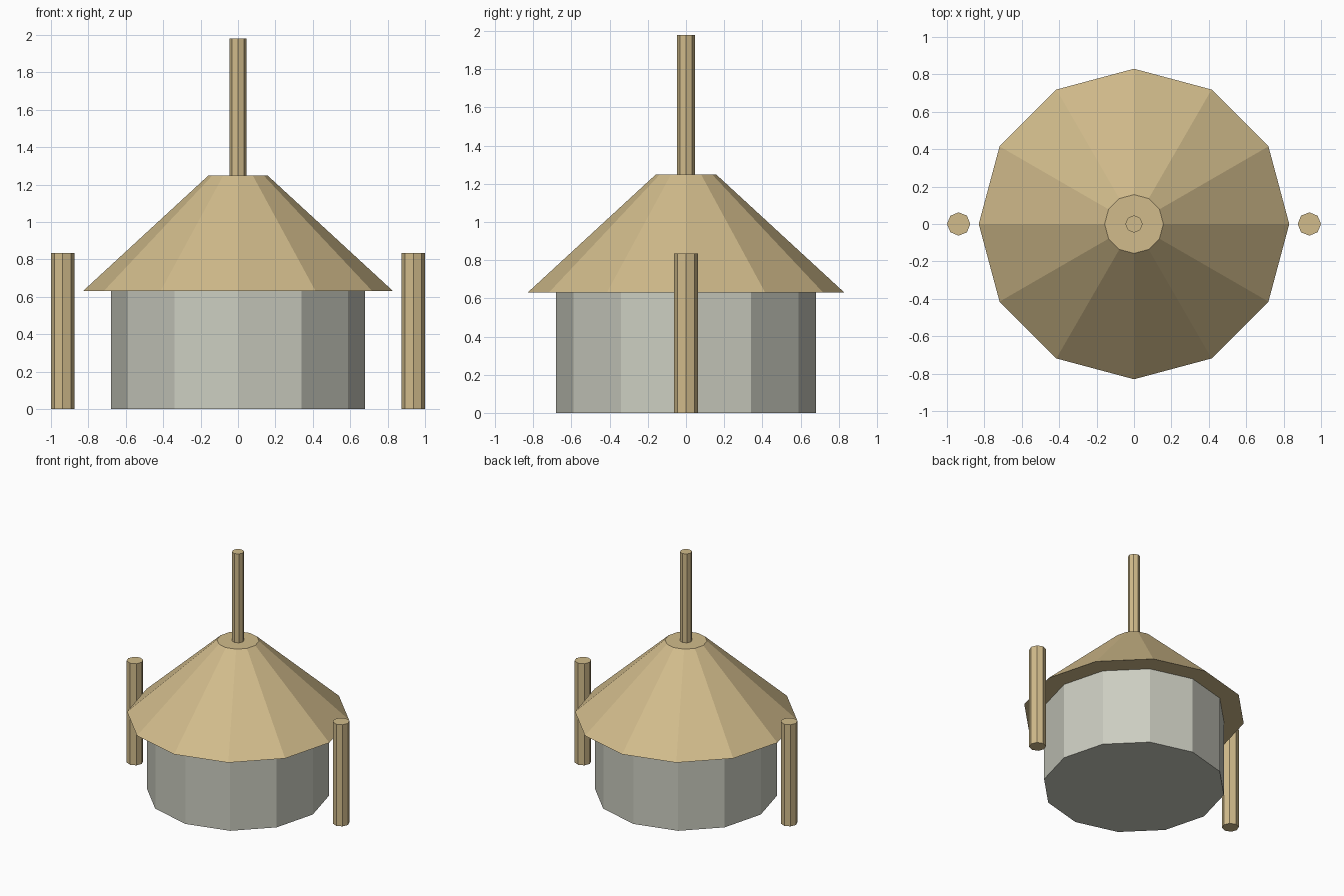
import bpy

if "Cube" in bpy.data.objects:
    bpy.data.objects.remove(bpy.data.objects["Cube"])


def material(name, rgb):
    mat = bpy.data.materials.new(name)
    mat.diffuse_color = (*rgb, 1)
    mat.use_nodes = True
    mat.node_tree.nodes["Principled BSDF"].inputs["Base Color"].default_value = mat.diffuse_color
    return mat


def frustum(name, sides, r_low, r_high, z_low, z_high, mat, x=0):
    bpy.ops.mesh.primitive_cone_add(
        vertices=sides, radius1=r_low, radius2=r_high, depth=z_high - z_low,
        location=(x, 0, (z_low + z_high) / 2))
    obj = bpy.context.object
    obj.name = name
    obj.data.materials.append(mat)
    return obj


stone = material("pale grey stone", (0.60, 0.61, 0.53))
straw = material("tan straw and wood", (0.64, 0.50, 0.26))

# Round hut: wall, overhanging roof and mast
frustum("wall", 12, 0.68, 0.68, 0, 0.63, stone)
frustum("roof", 12, 0.83, 0.157, 0.63, 1.25, straw)
frustum("mast", 8, 0.046, 0.046, 1.25, 1.98, straw)

# Free-standing posts on both sides
for side, x in (("left", -0.9375), ("right", 0.9375)):
    frustum(side + "_post", 8, 0.0625, 0.0625, 0, 0.835, straw, x)
